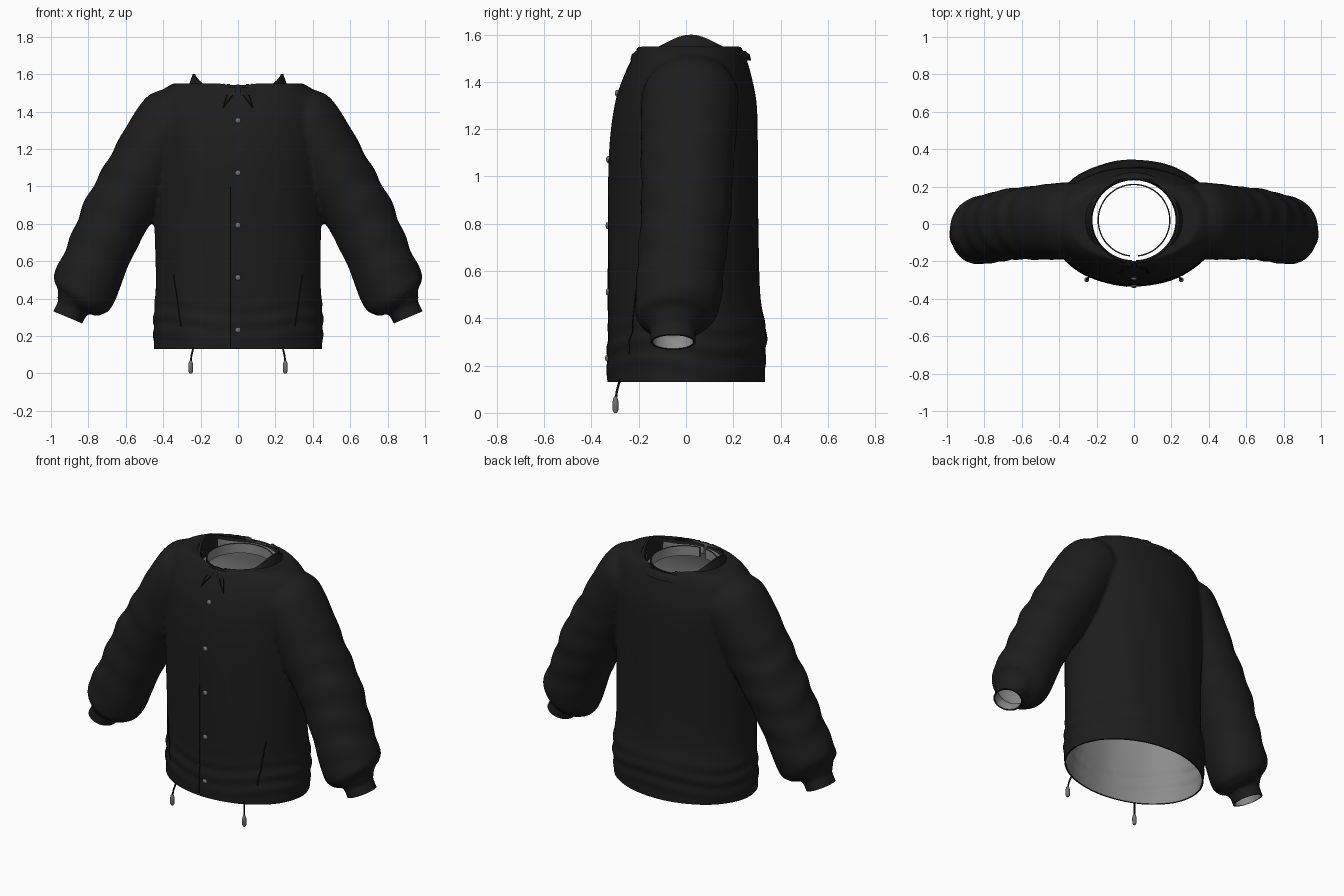
import bpy, bmesh, math
from mathutils import Vector
from mathutils.bvhtree import BVHTree

if "Cube" in bpy.data.objects:
    bpy.data.objects.remove(bpy.data.objects["Cube"])


def material(name, grey, rough=0.8):
    m = bpy.data.materials.new(name)
    m.use_nodes = True
    col = (grey, grey, grey, 1)
    m.diffuse_color = col
    bsdf = m.node_tree.nodes["Principled BSDF"]
    bsdf.inputs["Base Color"].default_value = col
    bsdf.inputs["Roughness"].default_value = rough
    return m


CLOTH = material("black cloth", 0.012)
LINING = material("grey lining", 0.26)
SEAM = material("seam black", 0.004)
METAL = material("grey metal", 0.17)


def add_object(name, bm, *mats):
    bmesh.ops.recalc_face_normals(bm, faces=bm.faces[:])
    me = bpy.data.meshes.new(name)
    bm.to_mesh(me)
    bm.free()
    ob = bpy.data.objects.new(name, me)
    bpy.context.collection.objects.link(ob)
    for m in mats:
        me.materials.append(m)
    return ob


def bake(ob):
    # Replace the mesh by its modified result
    deps = bpy.context.evaluated_depsgraph_get()
    me = bpy.data.meshes.new_from_object(ob.evaluated_get(deps))
    ob.modifiers.clear()
    ob.data = me


def smooth(ob, angle=40):
    bpy.ops.object.select_all(action="DESELECT")
    ob.select_set(True)
    bpy.context.view_layer.objects.active = ob
    bpy.ops.object.shade_smooth_by_angle(angle=math.radians(angle))


def spline(keys, steps):
    # Catmull-Rom through tuples of any length
    out = []
    for i in range(len(keys) - 1):
        a, b, c, d = (keys[min(max(i + k, 0), len(keys) - 1)] for k in (-1, 0, 1, 2))
        for s in range(steps):
            t = s / steps
            out.append([q + 0.5 * t * (r - p + t * (2*p - 5*q + 4*r - u + t * (3*(q - r) + u - p)))
                        for p, q, r, u in zip(a, b, c, d)])
    return out + [list(keys[-1])]


def loft(bm, rings, caps=True, closed=True):
    rows = [[bm.verts.new(p) for p in ring] for ring in rings]
    n = len(rows[0])
    for lo, hi in zip(rows, rows[1:]):
        for i in range(n if closed else n - 1):
            j = (i + 1) % n
            bm.faces.new((lo[i], lo[j], hi[j], hi[i]))
    if caps:
        bm.faces.new(rows[0])
        bm.faces.new(rows[-1])


ANGLES = [math.tau * i / 72 for i in range(72)]

# Torso: height, half width, front y, back y
torso_keys = [(.06, .445, -.33, .33), (.15, .45, -.333, .335), (.24, .455, -.333, .338),
              (.35, .45, -.328, .34), (.5, .44, -.33, .313), (.8, .445, -.33, .305),
              (1.1, .45, -.325, .305), (1.3, .46, -.302, .30), (1.42, .45, -.265, .278),
              (1.5, .42, -.225, .255), (1.55, .35, -.2, .235)]


def torso_ring(z, w, front, back):
    hem = math.exp(-((z - .28) / .1) ** 2)
    ring = []
    for a in ANGLES:
        k = 1 + .014 * hem * math.sin(z * 70 + 1.5 * math.sin(3 * a))
        k += .006 * math.sin(11 * a + 5 * z) * max(0, math.sin(z * 2.2))
        mid, half = (front + back) / 2, (back - front) / 2
        ring.append((w * k * math.cos(a), mid + half * k * math.sin(a), z))
    return ring


body = bmesh.new()
loft(body, [torso_ring(*k) for k in spline(torso_keys, 10)])

# Sleeves: x, z, radius in the front plane, radius in depth, centre y
sleeve_keys = [(.24, 1.42, .11, .13, .02), (.33, 1.36, .185, .195, .02), (.40, 1.28, .19, .205, .015),
               (.55, 1.02, .187, .195, .005), (.65, .85, .182, .19, 0), (.75, .63, .172, .185, -.02),
               (.82, .46, .178, .18, -.035), (.85, .405, .158, .163, -.045), (.873, .372, .105, .115, -.055),
               (.883, .35, .086, .097, -.055), (.9, .32, .084, .096, -.055), (.94, .24, .084, .096, -.055)]
path = spline(sleeve_keys, 9)
for side in (-1, 1):
    rings = []
    for i, (x, z, r, ry, yc) in enumerate(path):
        p, q = path[max(i - 1, 0)], path[min(i + 1, len(path) - 1)]
        out = Vector((p[1] - q[1], 0, q[0] - p[0])).normalized()
        loose = math.exp(-((z - .8) / .38) ** 4)
        ring = []
        for a in ANGLES:
            fold = 1 + .03 * loose * math.sin(z * 38 + 1.6 * math.sin(a + 1) + math.sin(2 * a)) * (.6 + .4 * math.cos(a))
            v = Vector((x, yc, z)) + out * (r * fold * math.cos(a))
            v.y += ry * fold * math.sin(a)
            ring.append((side * v.x, v.y, v.z))
        rings.append(ring)
    loft(body, rings)

# Blend the torso and sleeves into one cloth surface
jacket = add_object("jacket", body, CLOTH, LINING)
rem = jacket.modifiers.new("blend", "REMESH")
rem.mode = "VOXEL"
rem.voxel_size = 0.0125
sm = jacket.modifiers.new("soften", "SMOOTH")
sm.factor = 0.5
sm.iterations = 4
bake(jacket)

# Open the hem, cuffs and neck
NECK_Y, NECK_R = .02, .228
bm = bmesh.new()
bm.from_mesh(jacket.data)


def cut(co, normal, keep):
    faces = [f for f in bm.faces if keep(f.calc_center_median())]
    geom = set(faces)
    for f in faces:
        geom.update(f.verts, f.edges)
    bmesh.ops.bisect_plane(bm, geom=list(geom), plane_co=co, plane_no=normal, clear_outer=True)


cut((0, 0, .13), (0, 0, -1), lambda c: c.z < .2)
for side in (-1, 1):
    cut((side * .915, 0, .302), (side * .39, 0, -.92), lambda c: c.x * side > .7 and c.z < .4)
centre = Vector((0, NECK_Y))
hole = [f for f in bm.faces
        if f.calc_center_median().z > 1.4 and all((v.co.xy - centre).length < NECK_R for v in f.verts)]
bmesh.ops.delete(bm, geom=hole, context="FACES")
for v in bm.verts:
    if v.is_boundary and v.co.z > 1.4:
        v.co.xy = centre + (v.co.xy - centre).normalized() * NECK_R
for f in bm.faces:
    f.material_index = 0
surface = BVHTree.FromBMesh(bm)
bm.to_mesh(jacket.data)
bm.free()
jacket.data.materials.clear()
jacket.data.materials.append(CLOTH)
jacket.data.materials.append(LINING)


def line_inside(ob, thickness):
    mod = ob.modifiers.new("lining", "SOLIDIFY")
    mod.thickness = thickness
    mod.offset = -1
    mod.material_offset = 1
    bake(ob)
    smooth(ob, 50)


line_inside(jacket, .01)


# Collar, folded over and split at the front
def arc(gap, n=72):
    return [-math.pi / 2 + gap + (math.tau - 2 * gap) * i / n for i in range(n + 1)]


def collar_ring(r, z, follow):
    return [((r + .008) * math.cos(a), NECK_Y + r * math.sin(a), z + follow * .07 * math.cos(a) ** 6)
            for a in arc(.05)]


bm = bmesh.new()
loft(bm, [collar_ring(*k) for k in [(.22, 1.47, 0), (.214, 1.515, .8), (.222, 1.53, 1),
                                    (.234, 1.53, 1), (.25, 1.515, .6), (.256, 1.49, .2)]],
     caps=False, closed=False)
for f in bm.faces:
    c = f.calc_center_median()
    f.material_index = int((c.xy - centre).length < .224 and c.z < 1.51)
smooth(add_object("collar", bm, CLOTH, LINING), 60)

# Thin standing band inside the neck
bm = bmesh.new()
loft(bm, [[(.195 * math.cos(a), NECK_Y + .195 * math.sin(a), z) for a in arc(.11)] for z in (1.46, 1.52)],
     caps=False, closed=False)
for f in bm.faces:
    if f.normal.dot(f.calc_center_median()) < 0:
        f.normal_flip()
line_inside(add_object("neck_band", bm, CLOTH, LINING), .007)


def on_front(x, z):
    hit = surface.ray_cast(Vector((x, -1, z)), Vector((0, 1, 0)))[0]
    return hit or Vector((x, -.3, z))


def tube(name, points, radius, mat):
    cu = bpy.data.curves.new(name, "CURVE")
    cu.dimensions = "3D"
    cu.bevel_depth = radius
    cu.bevel_resolution = 2
    sp = cu.splines.new("POLY")
    sp.points.add(len(points) - 1)
    for pt, co in zip(sp.points, points):
        pt.co = (*co, 1)
    cu.materials.append(mat)
    ob = bpy.data.objects.new(name, cu)
    bpy.context.collection.objects.link(ob)


def seam(name, start, end, n=24):
    tube(name, [on_front(*Vector(start).lerp(Vector(end), i / n)) for i in range(n + 1)], .003, SEAM)


# Placket, pocket and collar tip seams
seam("placket_seam", (-.04, .14), (-.04, 1.0), 60)
for side, word in ((-1, "right"), (1, "left")):
    seam(word + "_pocket_seam", (side * .345, .53), (side * .305, .25))
    seam(word + "_collar_edge", (side * .02, 1.5), (side * .08, 1.42))
    seam(word + "_collar_tip", (side * .08, 1.42), (side * .055, 1.5))


def turned(name, profile, loc, mat, lying=False):
    # Small round part from radius and height pairs
    bm = bmesh.new()
    loft(bm, [[(r * math.cos(a), r * math.sin(a), h) for a in ANGLES[::4]] for r, h in profile])
    ob = add_object(name, bm, mat)
    ob.location = loc
    if lying:
        ob.rotation_euler.x = math.pi / 2
    smooth(ob)


# Snap buttons down the front
for i in range(5):
    turned(f"button_{i + 1}", [(.015, -.004), (.015, .004), (.011, .009), (.004, .011)],
           on_front(0, 1.352 - .28 * i), METAL, lying=True)

# Drawcords with metal ends
for side, word in ((-1, "right"), (1, "left")):
    tube(word + "_drawcord", [(side * .237, -.275, .15), (side * .243, -.285, .12),
                              (side * .25, -.293, .09), (side * .252, -.297, .055)], .005, SEAM)
    turned(word + "_cord_end", [(.007, 0), (.012, .01), (.013, .045), (.01, .06), (.005, .07)],
           (side * .253, -.298, 0), METAL)
